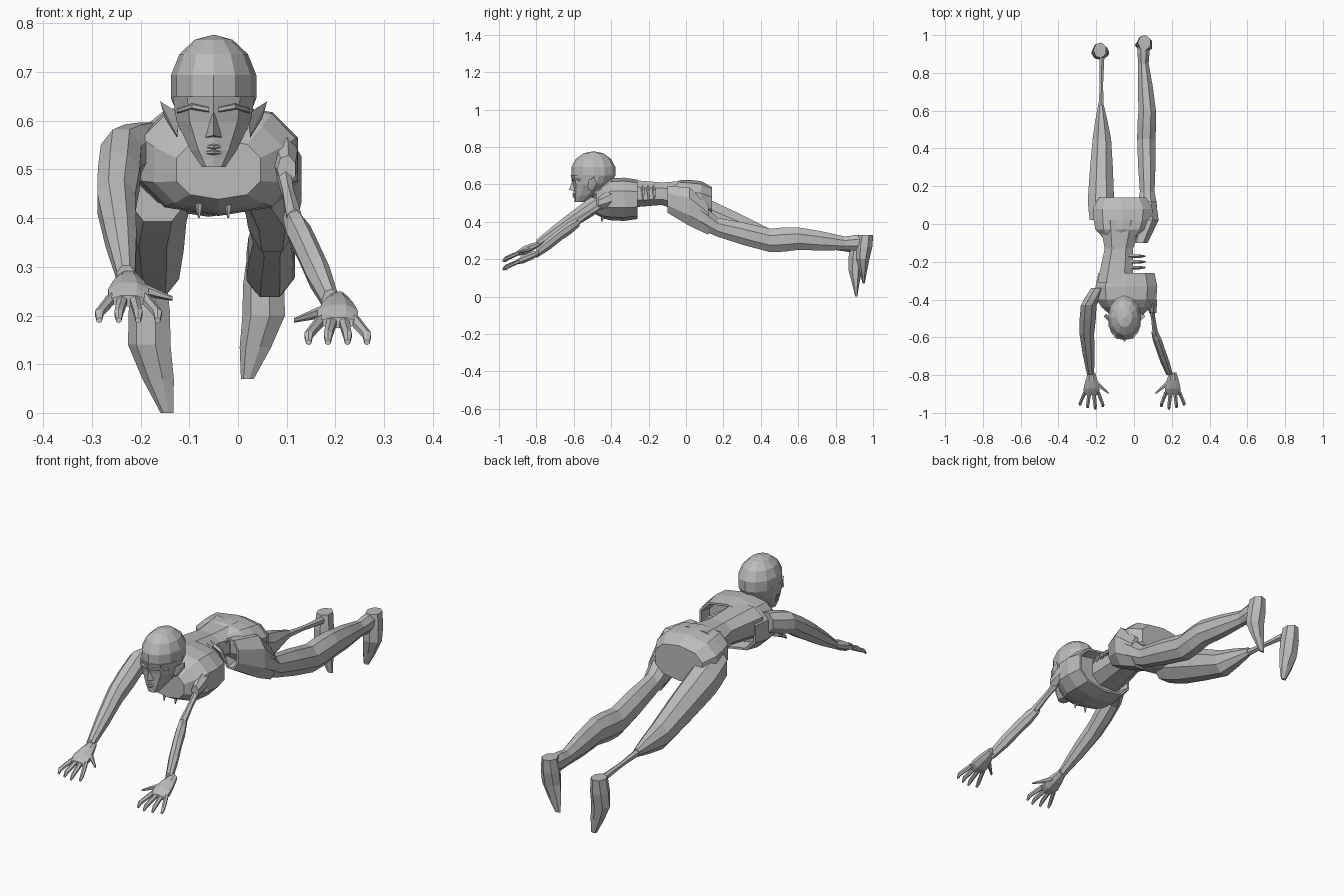
import bpy, bmesh
from math import cos, sin, pi, copysign
from mathutils import Matrix, Vector

cube = bpy.data.objects.get("Cube")
if cube:
    bpy.data.objects.remove(cube, do_unlink=True)

# Single flat material
GREY = (.5, .5, .5, 1)
skin = bpy.data.materials.new("plain grey")
skin.use_nodes = True
skin.diffuse_color = GREY
skin.node_tree.nodes["Principled BSDF"].inputs["Base Color"].default_value = GREY


def finish(name, bm):
    """Turn a bmesh into a named, flat shaded object."""
    mesh = bpy.data.meshes.new(name)
    bm.to_mesh(mesh)
    bm.free()
    mesh.materials.append(skin)
    part = bpy.data.objects.new(name, mesh)
    bpy.context.collection.objects.link(part)


def with_bulges(joints, bulge):
    """Add a thicker ring halfway between each pair of joints."""
    rings = [Vector(joints[0])]
    for joint in joints[1:]:
        middle = (rings[-1] + Vector(joint)) / 2
        middle[-1] += bulge
        rings += [middle, Vector(joint)]
    return rings


def limb(name, joints, bulge=0, axis="y", sides=8, tall=1.2, tall_end=None,
         boxy=1, cavity=None):
    """Skin a chain of joints (x, y, z, radius) with rings across the axis.
    tall: ratio of the second radius, cavity: end cap to hollow out."""
    bm = bmesh.new()
    across, along = [i for i, letter in enumerate("xyz") if letter != axis]
    rings = with_bulges(joints, bulge)
    tall_end = tall_end or tall
    loops = []
    for index, ring in enumerate(rings):
        ratio = tall + (tall_end - tall) * index / (len(rings) - 1)
        loop = []
        for i in range(sides):
            angle = 2 * pi * (i + .5) / sides
            point = ring.to_3d()
            for way, wave in ((across, cos(angle)), (along, sin(angle))):
                reach = ring.w * (ratio if way == along else 1)
                point[way] += reach * copysign(abs(wave) ** boxy, wave)
            loop.append(bm.verts.new(point))
        loops.append(loop)
    for near, far in zip(loops, loops[1:]):
        for i in range(sides):
            j = (i + 1) % sides
            bm.faces.new((near[i], near[j], far[j], far[i]))
    caps = {"front": bm.faces.new(loops[0]), "back": bm.faces.new(loops[-1])}
    bmesh.ops.recalc_face_normals(bm, faces=bm.faces)
    if cavity:
        hole = [caps[cavity]]
        bmesh.ops.inset_individual(bm, faces=hole, thickness=.01)
        bmesh.ops.inset_individual(bm, faces=hole, thickness=.01, depth=-.05)
    finish(name, bm)


def wedge(name, points):
    """Convex faceted piece around a few points."""
    bm = bmesh.new()
    for point in points:
        bm.verts.new(point)
    bmesh.ops.convex_hull(bm, input=bm.verts)
    finish(name, bm)


# Torso: hollow chest, narrow torn waist, pelvis and opened hip
limb("chest", [(-.04, -.48, .5, .09), (-.04, -.4, .52, .165),
               (-.04, -.26, .52, .155)],
     bulge=.01, sides=10, tall=.68, boxy=.8, cavity="back")
limb("waist", [(-.1, -.31, .55, .1), (-.08, -.13, .55, .08),
               (-.07, .02, .53, .12)], sides=8, tall=.8, boxy=.8)
limb("pelvis", [(-.07, -.08, .54, .09), (-.06, .02, .52, .16),
                (-.06, .14, .5, .13)],
     bulge=.02, sides=10, tall=.65, boxy=.8)
limb("torn_left_hip", [(.03, -.1, .52, .045), (.07, .02, .48, .065),
                       (.07, .12, .41, .05)], tall=1.7, boxy=.9, cavity="front")

# Exposed ribs and hanging shreds of the chest
for i in range(3):
    y = -.23 + i * .03
    limb("exposed_rib", [(-.03, y, .59, .01), (.03, y, .56, .01),
                         (.06, y, .51, .004)], axis="x", sides=5)
for x in (-.08, -.02):
    limb("chest_shred", [(x, -.44, .46, .015), (x, -.45, .4, .002)],
         axis="z", sides=5)

# Neck, cranium and tapering face
limb("neck", [(-.05, -.36, .55, .07), (-.05, -.5, .57, .045)], tall=1)
bm = bmesh.new()
bmesh.ops.create_uvsphere(
    bm, u_segments=12, v_segments=7, radius=1,
    matrix=Matrix.Translation((-.05, -.495, .67)) @ Matrix.Diagonal((.09, .12, .107, 1)))
finish("cranium", bm)
limb("face", [(-.05, -.57, .505, .025), (-.05, -.545, .54, .05),
              (-.05, -.51, .6, .08), (-.05, -.505, .65, .088)],
     axis="z", sides=10, tall=1, tall_end=1.27, boxy=.9)

# Facial features and ears
wedge("nose", [(-.05, -.605, .63), (-.05, -.625, .57), (-.07, -.59, .565),
               (-.03, -.59, .565), (-.05, -.56, .6)])
for z in (.535, .547):
    limb("lip", [(-.08, -.58, z, .004), (-.05, -.6, z, .009),
                 (-.02, -.58, z, .004)], axis="x", sides=6, tall=.6)
for side in (-1, 1):
    def at(offset, y, z, *radius):
        return (-.05 + side * offset, y, z, *radius)
    limb("brow", [at(.01, -.6, .623, .014), at(.045, -.595, .63, .014),
                  at(.075, -.56, .62, .01)], axis="x", sides=6, tall=.5)
    limb("cheekbone", [at(.03, -.57, .58, .015), at(.07, -.54, .59, .01)],
         bulge=.006, axis="x", sides=6, tall=.8)
    wedge("ear", [at(.075, -.52, .57), at(.07, -.53, .615), at(.11, -.49, .64),
                  at(.1, -.475, .605), at(.075, -.495, .565)])

# Arms: one whole, the other stripped to the bone above the elbow
limb("right_arm", [(-.19, -.34, .55, .04), (-.24, -.43, .53, .045),
                   (-.25, -.58, .43, .042), (-.23, -.8, .28, .02)],
     bulge=.003, tall=1.25)
limb("left_shoulder", [(.09, -.37, .54, .03), (.1, -.47, .5, .02)],
     bulge=.005, sides=7, tall=1.5)
limb("left_arm_bone", [(.09, -.42, .51, .018), (.115, -.59, .395, .018)],
     bulge=-.005, sides=6, tall=1.3)
limb("left_forearm", [(.11, -.57, .4, .018), (.14, -.66, .34, .025),
                      (.19, -.8, .23, .018)], bulge=.004, sides=7, tall=1.4)


def hand(name, x, z, inward):
    """Palm with four spread fingers and a thumb pointing inward."""
    limb(name + "_palm", [(x, -.785, z + .035, .02), (x, -.87, z, .045),
                          (x, -.905, z - .015, .04)],
         bulge=.002, tall=.8, tall_end=.3)
    for i in range(4):
        spread = (i - 1.5) * inward
        reach = .085 - .013 * abs(i - 1.8)
        base, tip = x + spread * .023, x + spread * .04
        limb(name + "_finger", [(base, -.89, z - .01, .012),
                                (tip, -.9 - reach * .8, z - .04, .01),
                                (tip, -.9 - reach, z - .055, .006)],
             sides=6, tall=1)
    limb(name + "_thumb", [(x + inward * .025, -.84, z + .01, .018),
                           (x + inward * .09, -.895, z - .01, .006)],
         axis="x", sides=6, tall=.8)


hand("right_hand", -.225, .245, 1)
hand("left_hand", .205, .2, -1)

# Legs: left one whole, right one bare bone below the knee
limb("left_leg", [(.07, .05, .45, .06), (.07, .17, .37, .042),
                  (.065, .45, .3, .052), (.07, .6, .31, .05),
                  (.05, .85, .285, .03), (.05, .95, .29, .032)],
     bulge=.003, tall=1.3)
limb("right_thigh", [(-.165, .02, .48, .075), (-.175, .13, .43, .075),
                     (-.17, .45, .3, .053), (-.175, .63, .285, .016)],
     bulge=.002, tall=1.25)
limb("right_shin_bone", [(-.175, .6, .285, .016), (-.17, .88, .255, .015)],
     bulge=-.005, sides=6)


def foot(name, x, y, heel, toe, inward):
    """Foot hanging down from the heel, flattened towards the toes."""
    middle = (heel + toe) / 2
    limb(name, [(x, y, heel, .035), (x, y - .015, middle, .046),
                (x + inward * .035, y - .01, toe, .014)],
         bulge=.004, axis="z", sides=7, tall=1.2, tall_end=.4)


foot("left_foot", .055, .96, .33, .07, -1)
foot("right_foot", -.18, .92, .28, 0, 1)
